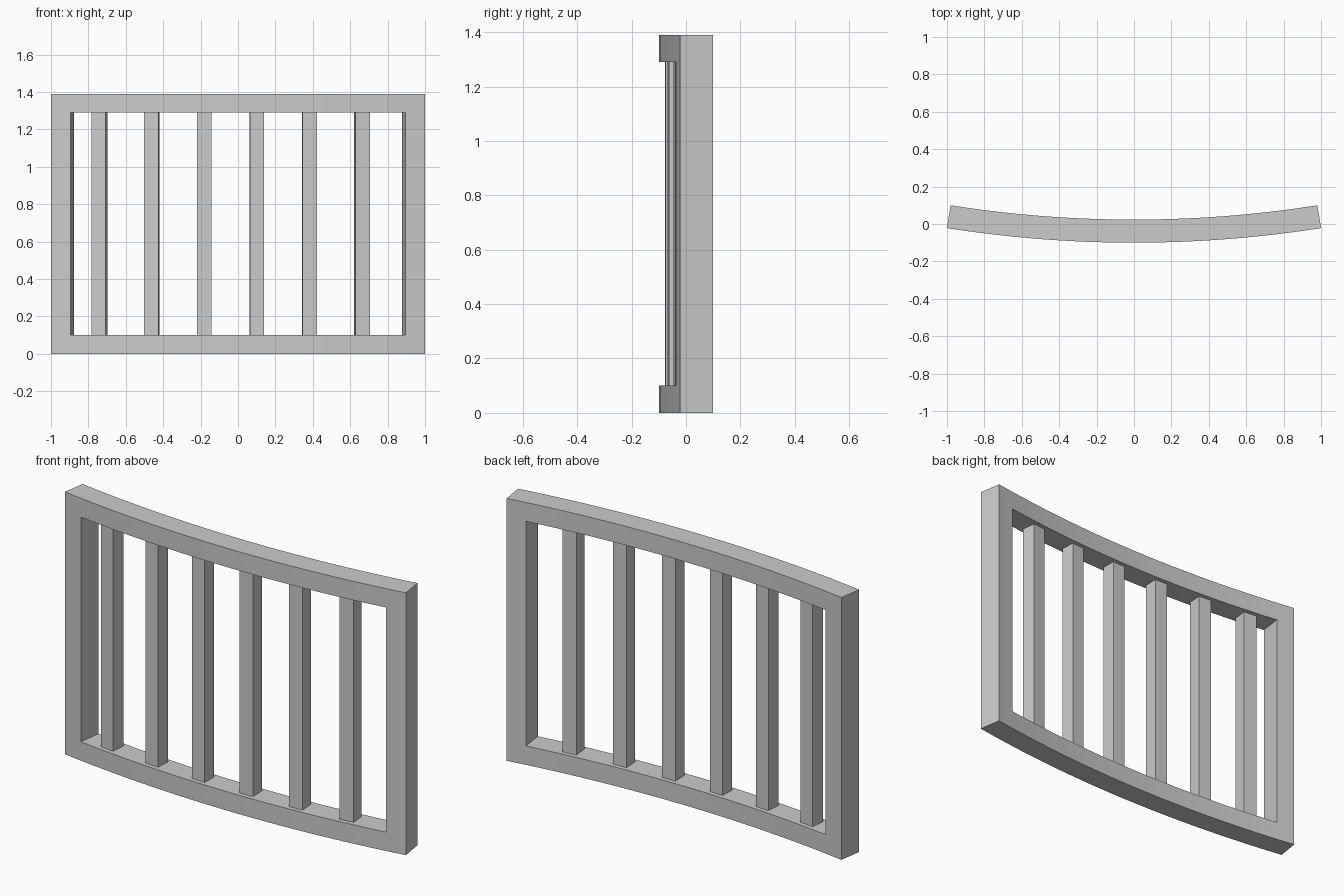
import bpy, bmesh, math
from mathutils import Vector

if "Cube" in bpy.data.objects:
    bpy.data.objects.remove(bpy.data.objects["Cube"])

R = 6.449            # radius of the curved front face
HALF = R * math.asin(1.0 / R)   # half arc length of the panel
DEPTH = 0.1235       # frame thickness
H = 1.39             # height
RAIL = 0.1           # rail height
INNER = 0.898        # inner edge of the end posts along the arc
SLAT = 0.077         # square slat section

grey = bpy.data.materials.new("painted grey")
grey.diffuse_color = (0.6, 0.6, 0.6, 1)
grey.use_nodes = True
grey.node_tree.nodes["Principled BSDF"].inputs["Base Color"].default_value = grey.diffuse_color


def bend(co):
    """Map (arc length, depth, height) onto the curve."""
    a, r = co.x / R, R - co.y
    return Vector((r * math.sin(a), R - 0.1 - r * math.cos(a), co.z))


def finish(bm, name):
    for v in bm.verts:
        v.co = bend(v.co)
    bmesh.ops.recalc_face_normals(bm, faces=bm.faces[:])
    me = bpy.data.meshes.new(name)
    bm.to_mesh(me)
    bm.free()
    me.materials.append(grey)
    ob = bpy.data.objects.new(name, me)
    bpy.context.collection.objects.link(ob)
    return ob


# Curved frame: a flat grid with an opening, thickened and bent
N = 24
xs = [-HALF] + [-INNER + 2 * INNER * i / N for i in range(N + 1)] + [HALF]
zs = [0, RAIL, H - RAIL, H]
bm = bmesh.new()
grid = [[bm.verts.new((x, 0, z)) for z in zs] for x in xs]
for i in range(len(xs) - 1):
    for j in range(3):
        if j == 1 and 0 < i < len(xs) - 2:
            continue
        bm.faces.new((grid[i][j], grid[i + 1][j], grid[i + 1][j + 1], grid[i][j + 1]))
loose = [v for v in bm.verts if not v.link_faces]
bmesh.ops.delete(bm, geom=loose, context='VERTS')
front = bm.faces[:]
back = bmesh.ops.extrude_face_region(bm, geom=front, use_keep_orig=True)
for v in back["geom"]:
    if isinstance(v, bmesh.types.BMVert):
        v.co.y = DEPTH
frame = finish(bm, "curved_frame")
bpy.context.view_layer.objects.active = frame
frame.select_set(True)
bpy.ops.object.shade_smooth_by_angle(angle=math.radians(30))

# Upright slats, centred in the frame depth
for k in range(6):
    bm = bmesh.new()
    bmesh.ops.create_cube(bm, size=1)
    for v in bm.verts:
        v.co = Vector((-0.75 + 0.284 * k + v.co.x * SLAT,
                       DEPTH / 2 + v.co.y * SLAT,
                       H / 2 + v.co.z * (H - 2 * RAIL)))
    finish(bm, "slat_%d" % (k + 1))
